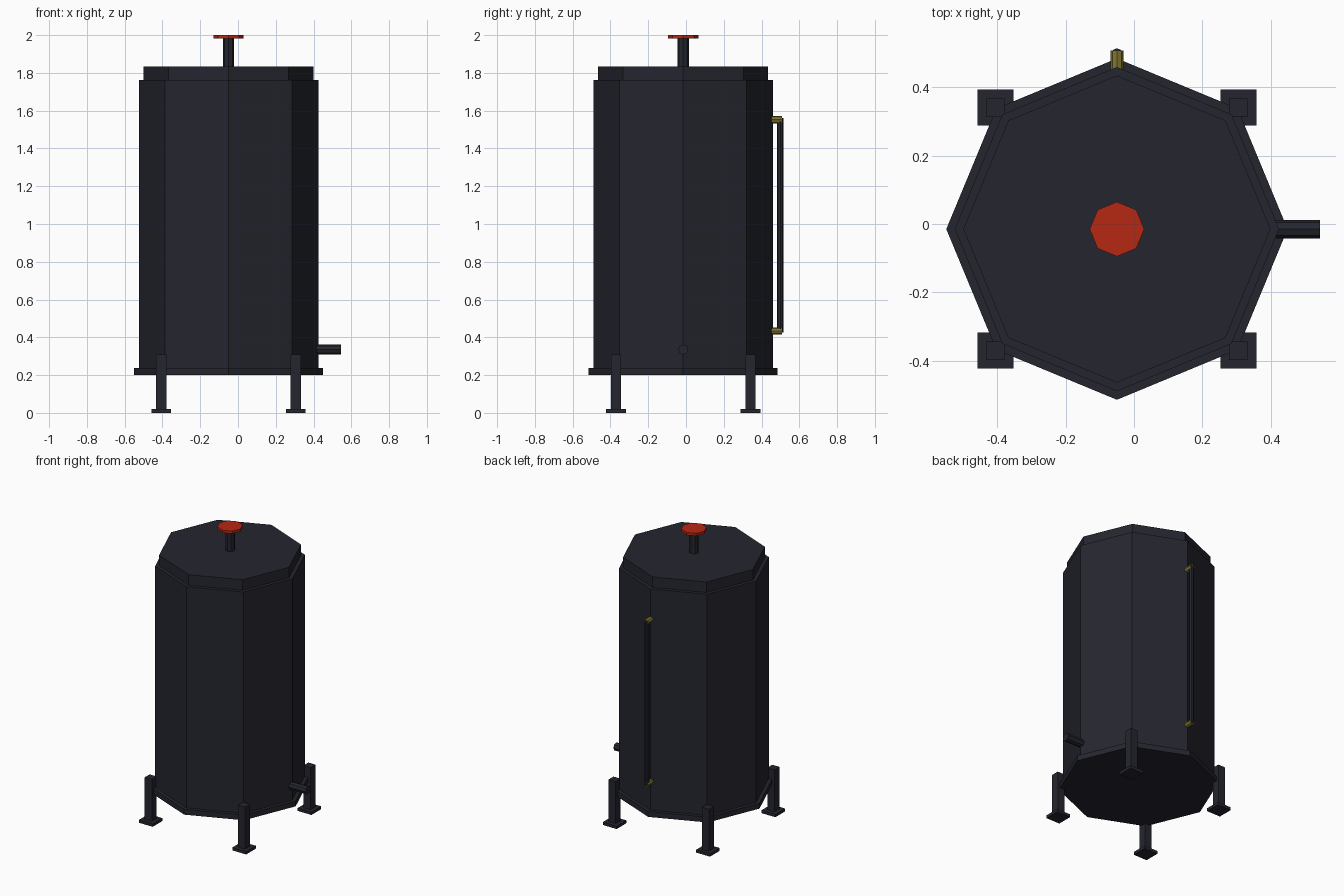
import bpy, math
from mathutils import Vector

if "Cube" in bpy.data.objects:
    bpy.data.objects.remove(bpy.data.objects["Cube"])

CX, CY = -0.05, -0.015   # tank axis


def material(name, rgb):
    m = bpy.data.materials.new(name)
    m.diffuse_color = (*rgb, 1)
    m.use_nodes = True
    m.node_tree.nodes["Principled BSDF"].inputs["Base Color"].default_value = m.diffuse_color
    return m


DARK = material("dark_steel", (0.018, 0.019, 0.028))
RED = material("valve_red", (0.47, 0.02, 0.006))
BRASS = material("brass", (0.22, 0.18, 0.03))


def finish(name, mat):
    o = bpy.context.object
    o.name = name
    o.data.materials.append(mat)
    return o


def prism(name, start, end, r, mat, sides=8):
    """Low-poly cylinder running between two points."""
    a, b = Vector(start), Vector(end)
    d = b - a
    bpy.ops.mesh.primitive_cylinder_add(
        vertices=sides, radius=r, depth=d.length, location=(a + b) / 2,
        rotation=d.to_track_quat('Z', 'Y').to_euler())
    return finish(name, mat)


def upright(name, z0, z1, r, mat, y=CY):
    return prism(name, (CX, y, z0), (CX, y, z1), r, mat)


def box(name, x, y, z0, z1, w, mat):
    bpy.ops.mesh.primitive_cube_add(size=1, location=(x, y, (z0 + z1) / 2))
    o = finish(name, mat)
    o.scale = (w, w, z1 - z0)
    return o


# Tank
upright("base_rim", 0.20, 0.237, 0.50, DARK)
upright("tank_body", 0.21, 1.762, 0.475, DARK)
upright("tank_lid", 1.75, 1.835, 0.45, DARK)

# Top valve
upright("valve_stem", 1.82, 1.985, 0.03, DARK)
upright("valve_wheel", 1.982, 2.0, 0.08, RED)

# Outlet pipe
prism("outlet_pipe", (0.38, CY, 0.335), (0.545, CY, 0.335), 0.027, DARK)

# Sight gauge on the back
upright("gauge_tube", 0.425, 1.56, 0.016, DARK, y=0.499)
for label, z in (("lower", 0.434), ("upper", 1.552)):
    prism(label + "_gauge_fitting", (CX, 0.44, z), (CX, 0.509, z), 0.019, BRASS)

# Legs with square feet
for sx, side in ((-1, "left"), (1, "right")):
    for sy, end in ((-1, "front"), (1, "back")):
        x, y = CX + sx * 0.356, CY + sy * 0.356
        box(f"{end}_{side}_leg", x, y, 0.01, 0.31, 0.054, DARK)
        box(f"{end}_{side}_foot", x, y, 0.0, 0.02, 0.105, DARK)
